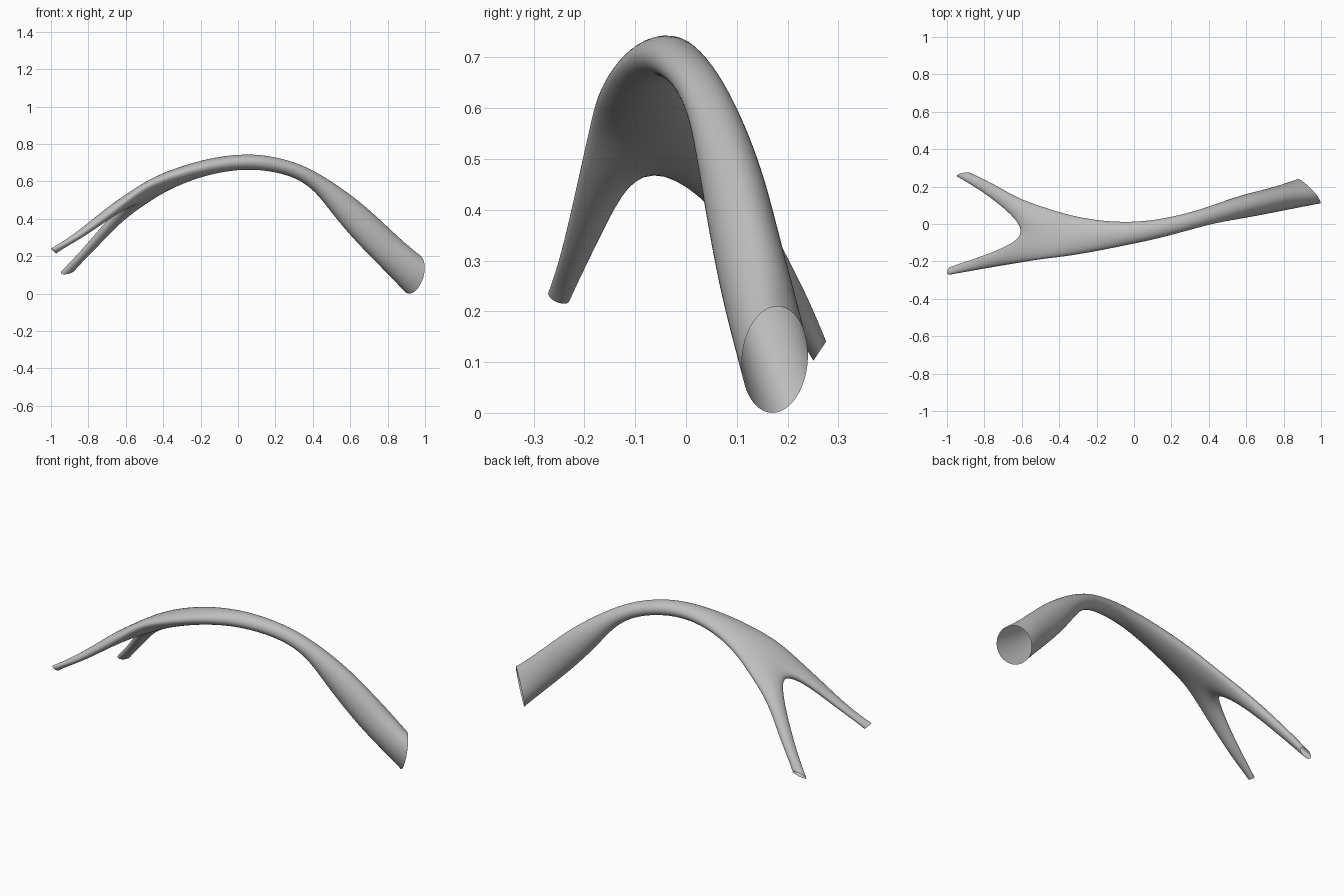
import bpy, bmesh, math
from mathutils import Vector

if "Cube" in bpy.data.objects:
    bpy.data.objects.remove(bpy.data.objects["Cube"], do_unlink=True)

grey = bpy.data.materials.new("neutral grey")
grey.use_nodes = True
COLOUR = (0.52, 0.52, 0.52, 1)
grey.diffuse_color = COLOUR
grey.node_tree.nodes["Principled BSDF"].inputs["Base Color"].default_value = COLOUR

bm = bmesh.new()


def ring(centre, side, up, angles, grow):
    """Elliptical ring of vertices, enlarged a little to offset smoothing."""
    c, s, u = Vector(centre), Vector(side) * grow, Vector(up) * grow
    return [bm.verts.new(c + s * math.cos(a) + u * math.sin(a))
            for a in map(math.radians, angles)]


def section(prev, here, nxt, angles, grow):
    """Ring square to the path; here = x, y, z, half width, half height, tilt."""
    t = (Vector(nxt[:3]) - Vector(prev[:3])).normalized()
    s = Vector((t.y, -t.x, 0)).normalized()
    u = s.cross(t)
    w, h, tilt = here[3:]
    side = s * w + u * -tilt
    return ring(here[:3], side, u * h, angles, grow)


def bridge(a, b):
    n = len(a)
    for i in range(n):
        j = (i + 1) % n
        bm.faces.new((a[i], b[i], b[j], a[j]))


# Trunk: from the wide open end, over the arch, to the flattened fork
TRUNK_ANGLES = [30 * k for k in range(12)]
trunk = [
    (0.80, 0.142, 0.232, 0.068, 0.090, 0),
    (0.70, 0.118, 0.332, 0.065, 0.087, 0),
    (0.60, 0.097, 0.432, 0.062, 0.079, 0),
    (0.505, 0.073, 0.525, 0.055, 0.060, 0),
    (0.42, 0.050, 0.600, 0.047, 0.043, 0),
    (0.30, 0.015, 0.668, 0.044, 0.038, 0),
    (0.12, -0.030, 0.707, 0.049, 0.041, 0),
    (-0.05, -0.053, 0.701, 0.061, 0.041, 0),
    (-0.22, -0.064, 0.664, 0.085, 0.043, 0.005),
    (-0.38, -0.062, 0.604, 0.115, 0.045, 0.015),
    (-0.48, -0.053, 0.550, 0.136, 0.042, 0.025),
]
end = (0.935, 0.175, 0.105)
current = ring(end, (-0.06, 0.065, 0), (0.02, 0.005, 0.105), TRUNK_ANGLES, 1.045)
path = [end] + trunk + [(-0.60, -0.045, 0.47)]
for i in range(1, len(path) - 1):
    following = section(path[i - 1], path[i], path[i + 1], TRUNK_ANGLES, 1.045)
    bridge(current, following)
    current = following

# Fork: a shared seam from top to bottom splits the last ring in two
seam = [bm.verts.new(p) for p in ((-0.57, -0.045, 0.530),
                                  (-0.592, -0.045, 0.497),
                                  (-0.555, -0.045, 0.470))]
left_half = [current[k % 12] for k in range(9, 16)] + seam
right_half = current[3:10] + seam[::-1]


def branch(start, first_angle, stations, tip):
    """Tapering open tube grown from one half of the fork."""
    angles = [first_angle + 30 * j for j in range(7)]
    angles += [first_angle + 180 + 45 * j for j in (1, 2, 3)]
    pts = [(-0.48, stations[0][1] * 0.7, 0.56)] + stations + [tip[0]]
    cur = start
    for i in range(1, len(pts) - 1):
        nxt = section(pts[i - 1], pts[i], pts[i + 1], angles, 1.06)
        bridge(cur, nxt)
        cur = nxt
    bridge(cur, ring(*tip, angles, 1.06))


# Branch on the back side
branch(left_half, -90,
       [(-0.63, 0.088, 0.425, 0.046, 0.031, 0),
        (-0.75, 0.172, 0.292, 0.036, 0.026, 0),
        (-0.84, 0.225, 0.195, 0.029, 0.022, 0)],
       ((-0.91, 0.263, 0.121), (0.036, 0.010, 0.015), (-0.015, 0.008, 0.012)))
# Branch on the front side
branch(right_half, 90,
       [(-0.64, -0.158, 0.472, 0.052, 0.031, 0),
        (-0.80, -0.203, 0.347, 0.034, 0.023, 0),
        (-0.90, -0.228, 0.281, 0.027, 0.018, 0)],
       ((-0.985, -0.25, 0.228), (0.005, 0.021, -0.008), (-0.013, 0.002, 0.011)))

mesh = bpy.data.meshes.new("forked_tube")
bm.to_mesh(mesh)
bm.free()
mesh.materials.append(grey)
tube = bpy.data.objects.new("forked_tube", mesh)
bpy.context.collection.objects.link(tube)

# Smooth skin
for poly in mesh.polygons:
    poly.use_smooth = True
sub = tube.modifiers.new("smooth_skin", 'SUBSURF')
sub.levels = sub.render_levels = 2
